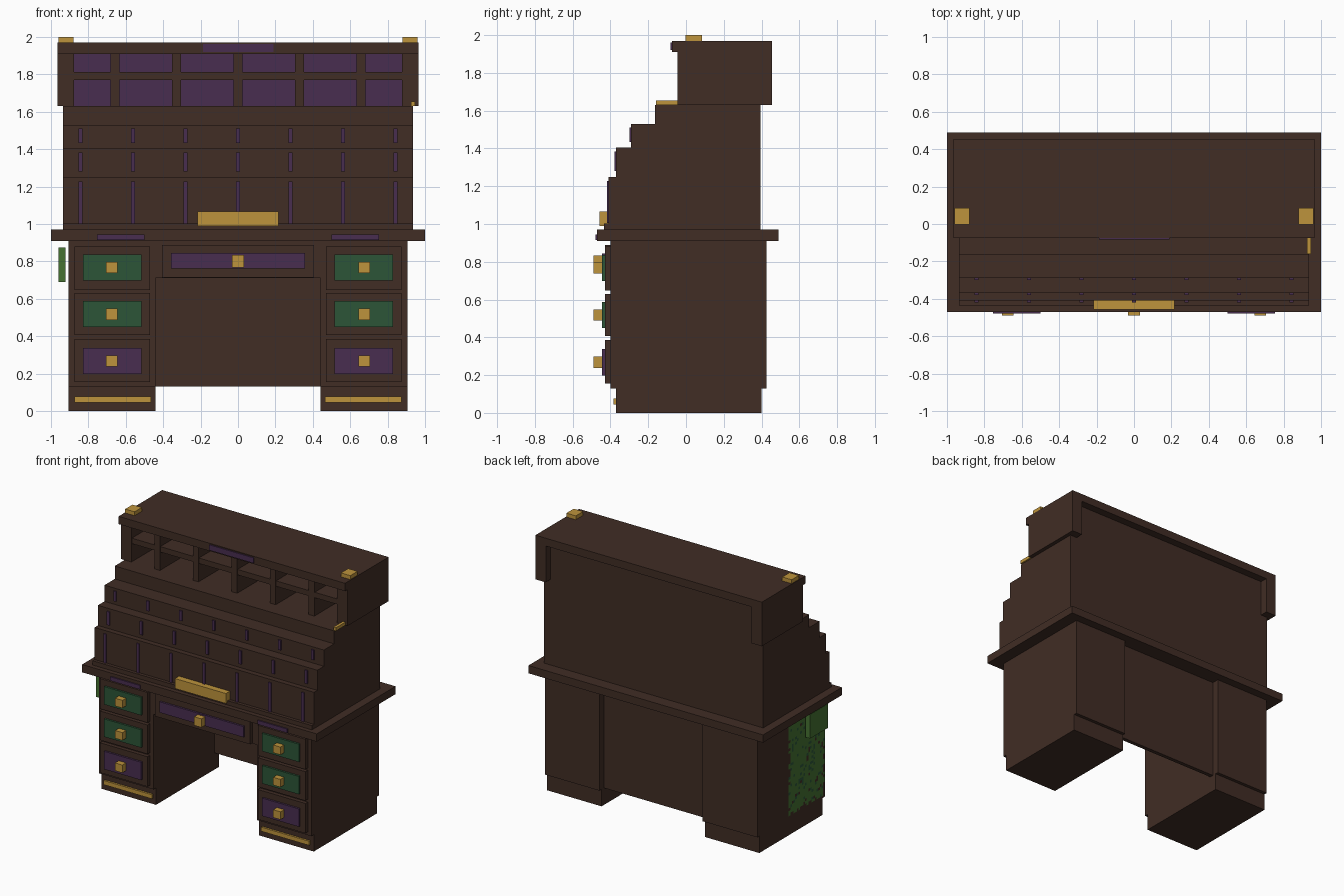
import bpy, bmesh, random

cube = bpy.data.objects.get("Cube")
if cube:
    bpy.data.objects.remove(cube, do_unlink=True)


def material(name, rgb):
    m = bpy.data.materials.new(name)
    m.use_nodes = True
    m.diffuse_color = (*rgb, 1)
    bsdf = next(n for n in m.node_tree.nodes if n.type == 'BSDF_PRINCIPLED')
    bsdf.inputs["Base Color"].default_value = (*rgb, 1)
    return m


WOOD = material("dark_wood", (0.052, 0.026, 0.018))
PURPLE = material("purple_inlay", (0.065, 0.027, 0.080))
GREEN = material("green_panel", (0.025, 0.089, 0.039))
GOLD = material("gold", (0.515, 0.296, 0.045))
MOSS = material("moss_green", (0.061, 0.17, 0.032))


def finish(name, bm, *mats):
    bmesh.ops.recalc_face_normals(bm, faces=bm.faces)
    me = bpy.data.meshes.new(name)
    bm.to_mesh(me)
    bm.free()
    for m in mats:
        me.materials.append(m)
    ob = bpy.data.objects.new(name, me)
    bpy.context.collection.objects.link(ob)
    return ob


def box(name, x, y, z, mat):
    """Box from (min, max) pairs."""
    bm = bmesh.new()
    bmesh.ops.create_cube(bm, size=1)
    for v in bm.verts:
        for i, (a, b) in enumerate((x, y, z)):
            v.co[i] = a if v.co[i] < 0 else b
    return finish(name, bm, mat)


def pair(name, x, y, z, mat):
    """Box on the left (+x) and its mirror on the right."""
    box("left_" + name, x, y, z, mat)
    box("right_" + name, (-x[1], -x[0]), y, z, mat)


# Desk top with inlay plates
box("desk_top", (-1, 1), (-.47, .49), (.91, .97), WOOD)
pair("desk_top_inlay", (.5, .755), (-.479, -.47), (.914, .945), PURPLE)

# Pedestals and plinths
pair("pedestal", (.44, .905), (-.40, .425), (.13, .91), WOOD)
pair("plinth", (.44, .905), (-.37, .40), (0, .13), WOOD)
pair("plinth_trim", (.465, .875), (-.385, -.37), (.045, .077), GOLD)

# Pedestal drawers, top to bottom
drawers = [("upper", .647, .880, .767, GREEN),
           ("middle", .406, .630, .518, GREEN),
           ("lower", .155, .385, .268, PURPLE)]
for label, z0, z1, zc, mat in drawers:
    pair(label + "_drawer", (.47, .875), (-.43, -.40), (z0, z1), WOOD)
    pair(label + "_drawer_panel", (.515, .83), (-.445, -.43), (zc - .069, zc + .069), mat)
    pair(label + "_drawer_knob", (.643, .705), (-.49, -.445), (zc - .03, zc + .03), GOLD)

# Centre drawer and knee space
box("centre_drawer_case", (-.44, .44), (-.40, .34), (.71, .91), WOOD)
box("centre_drawer", (-.405, .405), (-.43, -.40), (.715, .888), WOOD)
box("centre_drawer_panel", (-.357, .357), (-.445, -.43), (.762, .845), PURPLE)
box("centre_drawer_knob", (-.031, .031), (-.49, -.445), (.768, .834), GOLD)
box("knee_panel", (-.44, .44), (.34, .37), (.13, .91), WOOD)

# Stepped roll cover and tall back, one side profile (y, z) swept across x
profile = [(.395, .97), (-.435, .97), (-.435, 1.003), (-.41, 1.003), (-.41, 1.25),
           (-.37, 1.25), (-.37, 1.405), (-.29, 1.405), (-.29, 1.53), (-.165, 1.53),
           (-.165, 1.63), (.37, 1.63), (.37, 1.91), (.395, 1.91)]
bm = bmesh.new()
face = bm.faces.new([bm.verts.new((-.935, y, z)) for y, z in profile])
ext = bmesh.ops.extrude_face_region(bm, geom=[face])
for v in ext["geom"]:
    if isinstance(v, bmesh.types.BMVert):
        v.co.x = .935
finish("stepped_cover", bm, WOOD)

# Inlay bars on the steps
for row, (y, z0, z1) in enumerate([(-.41, 1.004, 1.227), (-.37, 1.28, 1.383), (-.29, 1.433, 1.51)]):
    for i in range(-3, 4):
        x = i * .281
        box(f"cover_bar_{row + 1}_{i + 4}", (x - .011, x + .011), (y - .009, y), (z0, z1), PURPLE)
box("cover_handle", (-.217, .217), (-.458, -.41), (.99, 1.067), GOLD)

# Shelf unit on top
box("shelf_unit_top", (-.965, .965), (-.075, .455), (1.91, 1.97), WOOD)
pair("shelf_unit_side", (.877, .965), (-.045, .455), (1.63, 1.91), WOOD)
box("shelf", (-.877, .877), (-.04, .36), (1.77, 1.812), WOOD)
box("shelf_back", (-.877, .877), (.361, .37), (1.63, 1.91), PURPLE)
for i in range(-2, 3):
    x = i * .329
    box(f"shelf_divider_{i + 3}", (x - .024, x + .024), (-.045, .361), (1.63, 1.91), WOOD)
box("shelf_unit_inlay", (-.187, .19), (-.083, -.075), (1.92, 1.962), PURPLE)
pair("top_block", (.88, .96), (-.003, .085), (1.97, 2.0), GOLD)
box("ledge_key", (.925, .947), (-.16, -.045), (1.63, 1.655), GOLD)

# Ragged moss sheet on the right side, with gaps and darker spots
random.seed(4)
bm = bmesh.new()
ny, nz, y0, z0, s = 22, 37, -.39, .15, .02
grid = [[bm.verts.new((-.91, y0 + i * s, z0 + j * s)) for j in range(nz + 1)] for i in range(ny + 1)]
for i in range(ny):
    for j in range(nz):
        edge = i == 0 or j == 0 or i == ny - 1
        if random.random() < (.4 if edge else .06):
            continue
        f = bm.faces.new((grid[i][j], grid[i][j + 1], grid[i + 1][j + 1], grid[i + 1][j]))
        f.material_index = 1 if random.random() < .12 else 0
bmesh.ops.delete(bm, geom=[v for v in bm.verts if not v.link_faces], context='VERTS')
bmesh.ops.recalc_face_normals(bm, faces=bm.faces)
if sum(f.normal.x for f in bm.faces) > 0:
    bmesh.ops.reverse_faces(bm, faces=bm.faces)
me = bpy.data.meshes.new("moss_sheet")
bm.to_mesh(me)
bm.free()
me.materials.append(MOSS)
me.materials.append(GREEN)
bpy.context.collection.objects.link(bpy.data.objects.new("moss_sheet", me))
box("moss_clump", (-.96, -.922), (-.36, -.14), (.69, .875), MOSS)
